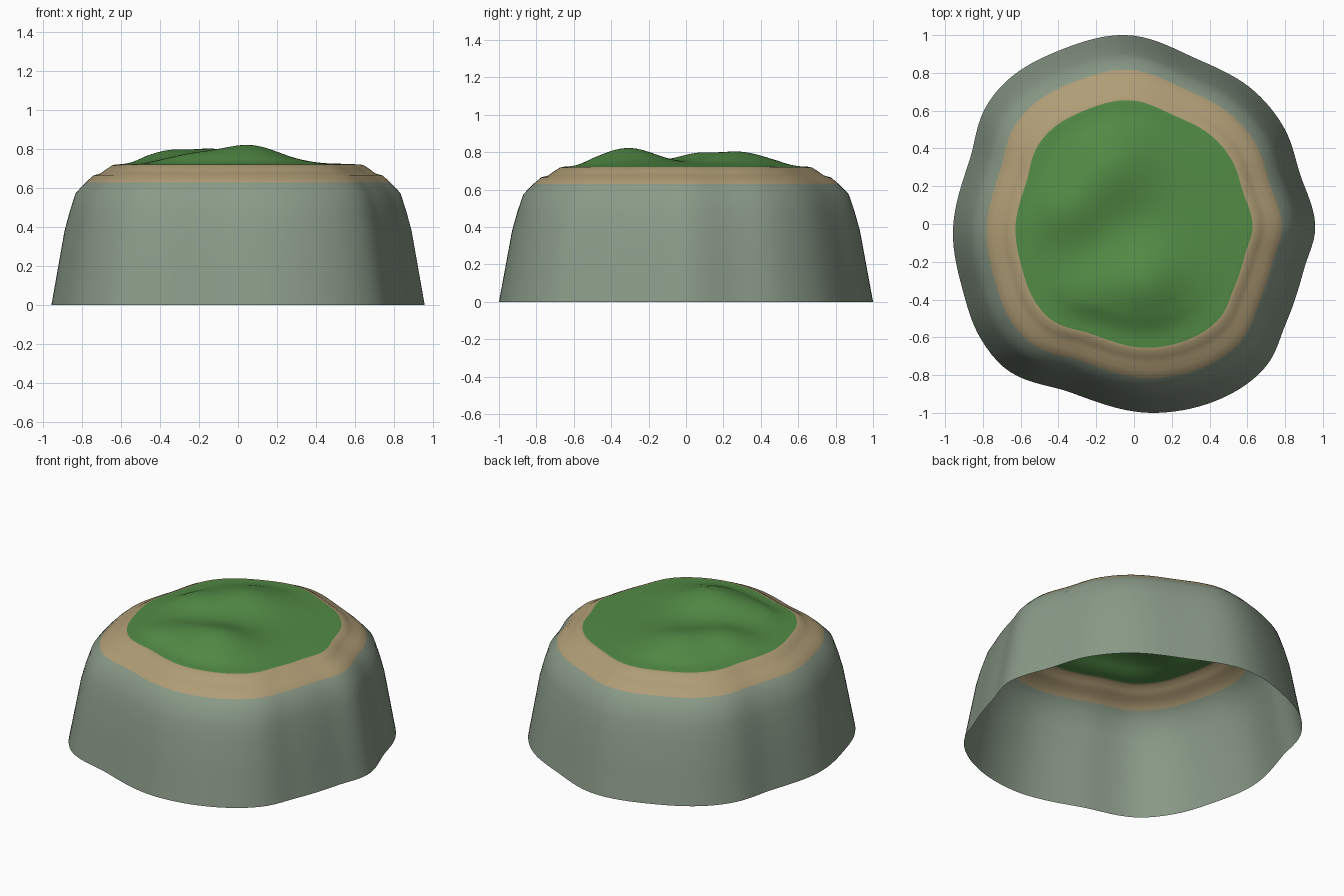
import bpy, bmesh, math

if "Cube" in bpy.data.objects:
    bpy.data.objects.remove(bpy.data.objects["Cube"])

# wavy plan outline: (angle in degrees, radius)
OUTLINE = [(-1, .96), (16.5, .918), (32, .943), (47.6, .949), (70, .936), (91.7, 1.0),
           (113, 1.0), (130.6, 1.014), (142.3, .998), (158.7, .934), (183, .96),
           (200.5, .971), (217, 1.014), (229.8, 1.022), (249, .953), (276.3, 1.006),
           (300.8, 1.036), (313.8, 1.025), (326.5, .962), (345, .931)]
# side profile: (outline scale, height)
PROFILE = [(1, 0), (.965, .19), (.93, .38), (.902, .48), (.87, .575), (.816, .63),
           (.775, .665), (.738, .675), (.705, .698), (.675, .717), (.655, .722)]
# hills: x, y, height, spread
HILLS = [(.06, -.31, .088, .15), (-.24, -.35, .04, .13),
         (-.13, .29, .068, .15), (-.35, .07, .058, .13)]
SEG, CAP = 144, 30


def radius(deg):
    """Smooth closed interpolation of the outline."""
    n = len(OUTLINE)
    P = lambda i: (OUTLINE[i % n][0] + 360 * (i // n), OUTLINE[i % n][1])
    if deg < OUTLINE[0][0]:
        deg += 360
    i = max(k for k in range(n) if OUTLINE[k][0] <= deg)
    a, b, c, d = P(i - 1), P(i), P(i + 1), P(i + 2)
    h = c[0] - b[0]
    m0 = (c[1] - a[1]) / (c[0] - a[0]) * h
    m1 = (d[1] - b[1]) / (d[0] - b[0]) * h
    t = (deg - b[0]) / h
    return ((2*t**3 - 3*t*t + 1) * b[1] + (t**3 - 2*t*t + t) * m0
            + (3*t*t - 2*t**3) * c[1] + (t**3 - t*t) * m1)


def ground(x, y, f):
    """Grass height; f is 0 in the middle and 1 at the rim."""
    hill = sum(h * math.exp(-((x - a)**2 + (y - b)**2) / (2 * s * s)) for a, b, h, s in HILLS)
    fade = min(1, (1 - f) / .25)
    return .722 + .012 * (1 - f * f) + hill * fade * fade * (3 - 2 * fade)


def material(name, color):
    m = bpy.data.materials.new(name)
    m.diffuse_color = (*color, 1)
    m.use_nodes = True
    m.node_tree.nodes["Principled BSDF"].inputs["Base Color"].default_value = m.diffuse_color
    return m


# island shell, open underneath
bm = bmesh.new()
angles = [360 * k / SEG for k in range(SEG)]
plan = [(radius(a) * math.cos(math.radians(a)), radius(a) * math.sin(math.radians(a)))
        for a in angles]
rings = [[bm.verts.new((x * s, y * s, z)) for x, y in plan] for s, z in PROFILE]
rim = PROFILE[-1][0]
for k in range(CAP - 1, 0, -1):
    f = k / CAP
    s = rim * f
    rings.append([bm.verts.new((x * s, y * s, ground(x * s, y * s, f))) for x, y in plan])
for j, (lo, hi) in enumerate(zip(rings, rings[1:])):
    for k in range(SEG):
        n = (k + 1) % SEG
        face = bm.faces.new((lo[k], lo[n], hi[n], hi[k]))
        # rock wall, then sand band, then grass
        face.material_index = 0 if j < 5 else 1 if j < len(PROFILE) - 1 else 2
tip = bm.verts.new((0, 0, ground(0, 0, 0)))
for k in range(SEG):
    bm.faces.new((rings[-1][k], rings[-1][(k + 1) % SEG], tip)).material_index = 2
for face in bm.faces:
    face.smooth = True

mesh = bpy.data.meshes.new("island")
bm.to_mesh(mesh)
bm.free()
for name, color in (("grey_green_rock", (.254, .323, .246)), ("sand", (.434, .337, .181)),
                    ("grass", (.085, .26, .06))):
    mesh.materials.append(material(name, color))
bpy.context.collection.objects.link(bpy.data.objects.new("island", mesh))
